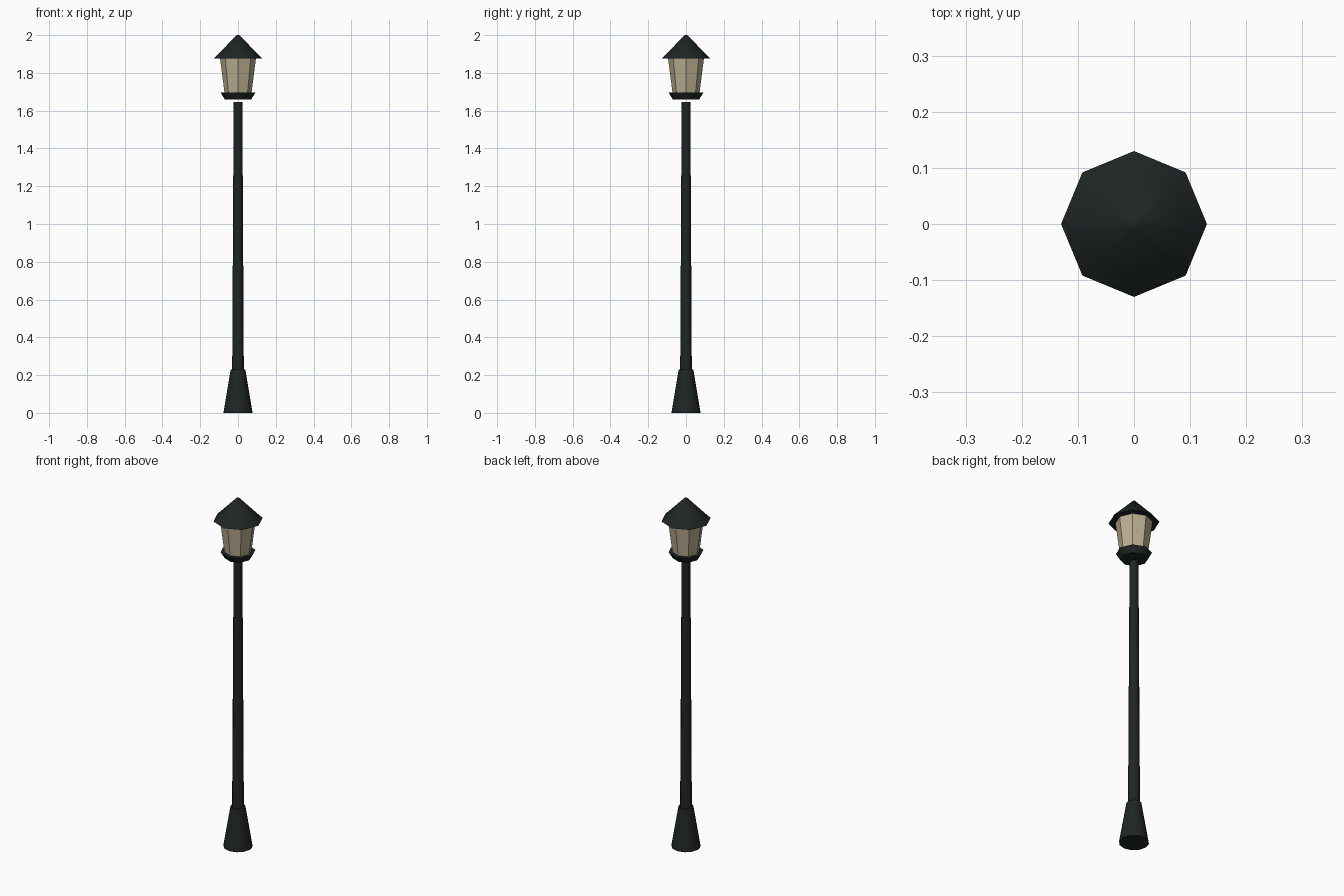
import bpy, bmesh, math

if "Cube" in bpy.data.objects:
    bpy.data.objects.remove(bpy.data.objects["Cube"])


def material(name, rgb):
    m = bpy.data.materials.new(name)
    m.diffuse_color = (*rgb, 1)
    m.use_nodes = True
    m.node_tree.nodes["Principled BSDF"].inputs["Base Color"].default_value = m.diffuse_color
    return m


IRON = material("dark_iron", (0.013, 0.019, 0.018))
GLASS = material("warm_glass", (0.50, 0.42, 0.28))


def lathe(name, profile, sides, mat, smooth=None):
    """Closed solid turned from (radius, z) points listed bottom to top."""
    bm = bmesh.new()
    rings = [[bm.verts.new((r * math.cos(2 * math.pi * i / sides),
                            r * math.sin(2 * math.pi * i / sides), z))
              for i in range(sides)] for r, z in profile]
    for low, high in zip(rings, rings[1:]):
        for i in range(sides):
            j = (i + 1) % sides
            bm.faces.new((low[i], low[j], high[j], high[i]))
    bm.faces.new(rings[0][::-1])
    bm.faces.new(rings[-1])
    mesh = bpy.data.meshes.new(name)
    bm.to_mesh(mesh)
    bm.free()
    mesh.materials.append(mat)
    obj = bpy.data.objects.new(name, mesh)
    bpy.context.collection.objects.link(obj)
    if smooth:
        bpy.ops.object.select_all(action='DESELECT')
        obj.select_set(True)
        bpy.context.view_layer.objects.active = obj
        bpy.ops.object.shade_smooth_by_angle(angle=math.radians(smooth))
    return obj


# Flared foot and slim tapering post
lathe("base", [(0.077, 0), (0.039, 0.23)], 12, IRON, 40)
lathe("post", [(0.031, 0.2), (0.023, 1.645)], 12, IRON, 40)

# Lantern: tray, eight glass panes and pointed roof
lathe("lantern_tray", [(0.070, 1.66), (0.092, 1.695)], 8, IRON, 50)
lathe("lantern_glass", [(0.071, 1.69), (0.095, 1.877)], 8, GLASS)
lathe("lantern_roof", [(0.13, 1.875), (0.097, 1.908), (0.007, 2.0)], 8, IRON, 50)
